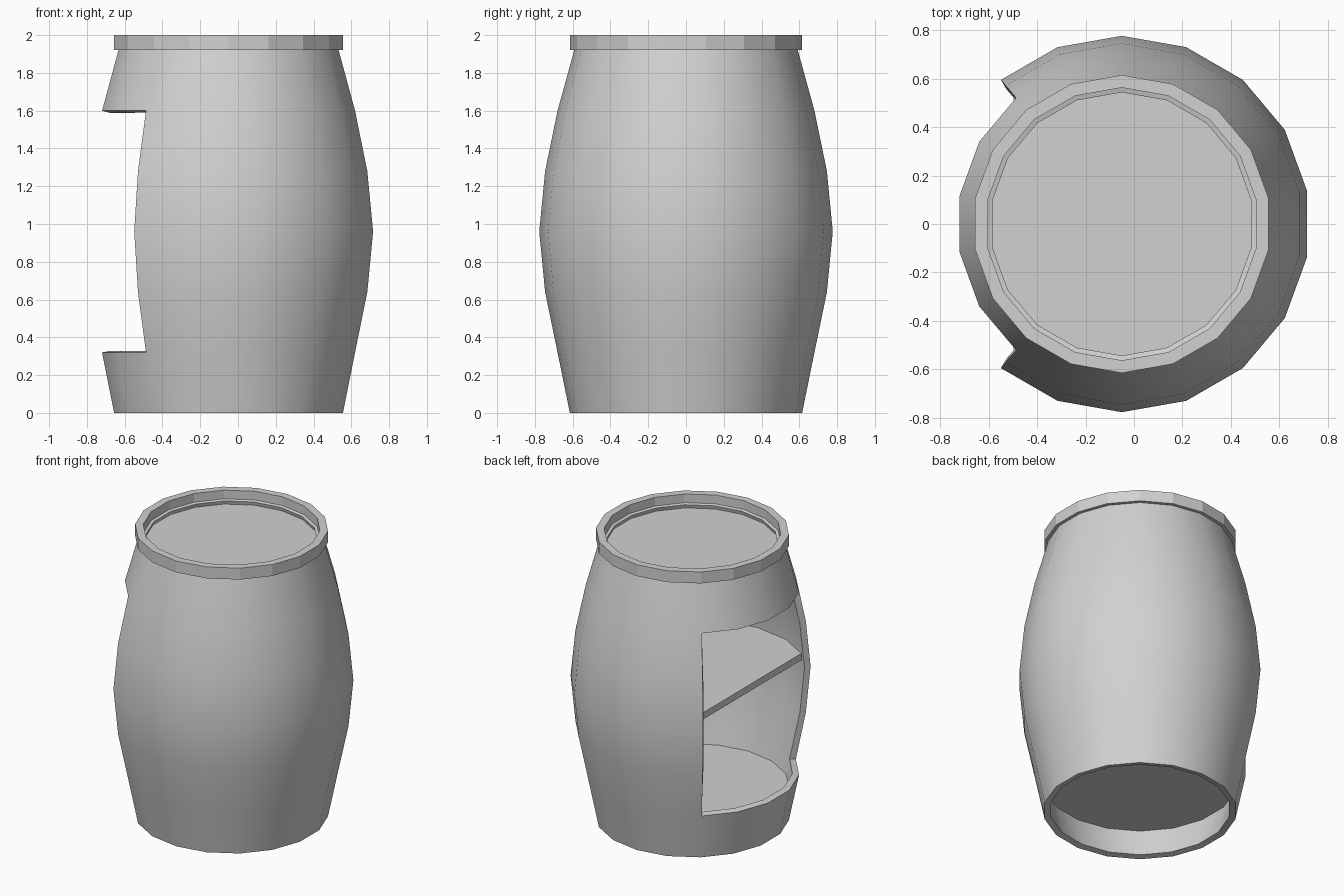
import bpy, bmesh, math
from mathutils import Vector

if "Cube" in bpy.data.objects:
    bpy.data.objects.remove(bpy.data.objects["Cube"])

SIDES = 18
AXIS_X = -0.05
OPEN_LOW, OPEN_HIGH = 0.32, 1.6
OPEN_HALF_ANGLE = math.radians(50)

grey = bpy.data.materials.new("plain grey")
grey.use_nodes = True
COLOUR = (0.64, 0.64, 0.64, 1)
grey.diffuse_color = COLOUR
grey.node_tree.nodes["Principled BSDF"].inputs["Base Color"].default_value = COLOUR


def finish(name, bm):
    bmesh.ops.recalc_face_normals(bm, faces=bm.faces)
    mesh = bpy.data.meshes.new(name)
    bm.to_mesh(mesh)
    bm.free()
    mesh.materials.append(grey)
    obj = bpy.data.objects.new(name, mesh)
    obj.location.x = AXIS_X
    bpy.context.collection.objects.link(obj)
    return obj


def revolve(profile, closed=False):
    """Turn (radius, z) points round the axis, with a corner on the y axis."""
    bm = bmesh.new()
    rows = []
    for r, z in profile:
        row = []
        for i in range(SIDES):
            a = math.pi / 2 + math.tau * i / SIDES
            row.append(bm.verts.new((r * math.cos(a), r * math.sin(a), z)))
        rows.append(row)
    pairs = list(zip(rows, rows[1:]))
    if closed:
        pairs.append((rows[-1], rows[0]))
    for low, high in pairs:
        for i in range(SIDES):
            j = (i + 1) % SIDES
            bm.faces.new((low[i], low[j], high[j], high[i]))
    return bm


def disc(name, radius, low, high, front=None):
    """Flat round plate, optionally cut straight on the open side."""
    bm = revolve([(radius, low), (radius, high)])
    bmesh.ops.holes_fill(bm, edges=bm.edges)
    if front is not None:
        bmesh.ops.bisect_plane(bm, geom=bm.verts[:] + bm.edges[:] + bm.faces[:],
                               plane_co=(front, 0, 0), plane_no=(-1, 0, 0),
                               clear_outer=True)
        bmesh.ops.holes_fill(bm, edges=[e for e in bm.edges if e.is_boundary])
    return finish(name, bm)


# Bulging barrel wall with a wide opening on the -x side
wall = revolve([(0.615, 0), (0.68, OPEN_LOW), (0.746, 0.64), (0.777, 0.96),
                (0.746, 1.28), (0.68, OPEN_HIGH), (0.585, 1.945)])


def in_opening(face):
    c = face.calc_center_median()
    return (OPEN_LOW < c.z < OPEN_HIGH
            and Vector((-1, 0)).angle(c.xy) < OPEN_HALF_ANGLE)


bmesh.ops.delete(wall, geom=[f for f in wall.faces if in_opening(f)], context='FACES')
barrel = finish("barrel_wall", wall)
thick = barrel.modifiers.new("thickness", 'SOLIDIFY')
thick.thickness = 0.043
thick.offset = -1
bpy.context.view_layer.objects.active = barrel
barrel.select_set(True)
bpy.ops.object.modifier_apply(modifier=thick.name)
bpy.ops.object.shade_smooth_by_angle(angle=math.radians(30))

# Faceted band round the top
finish("top_band", revolve([(0.615, 1.92), (0.615, 2), (0.563, 2), (0.563, 1.92)],
                           closed=True))

# Lid, floor and the half-height shelf
disc("lid", 0.555, 1.885, 1.908)
disc("floor", 0.615, 0.205, 0.225)
disc("shelf", 0.735, 1.0, 1.047, front=-0.448)
